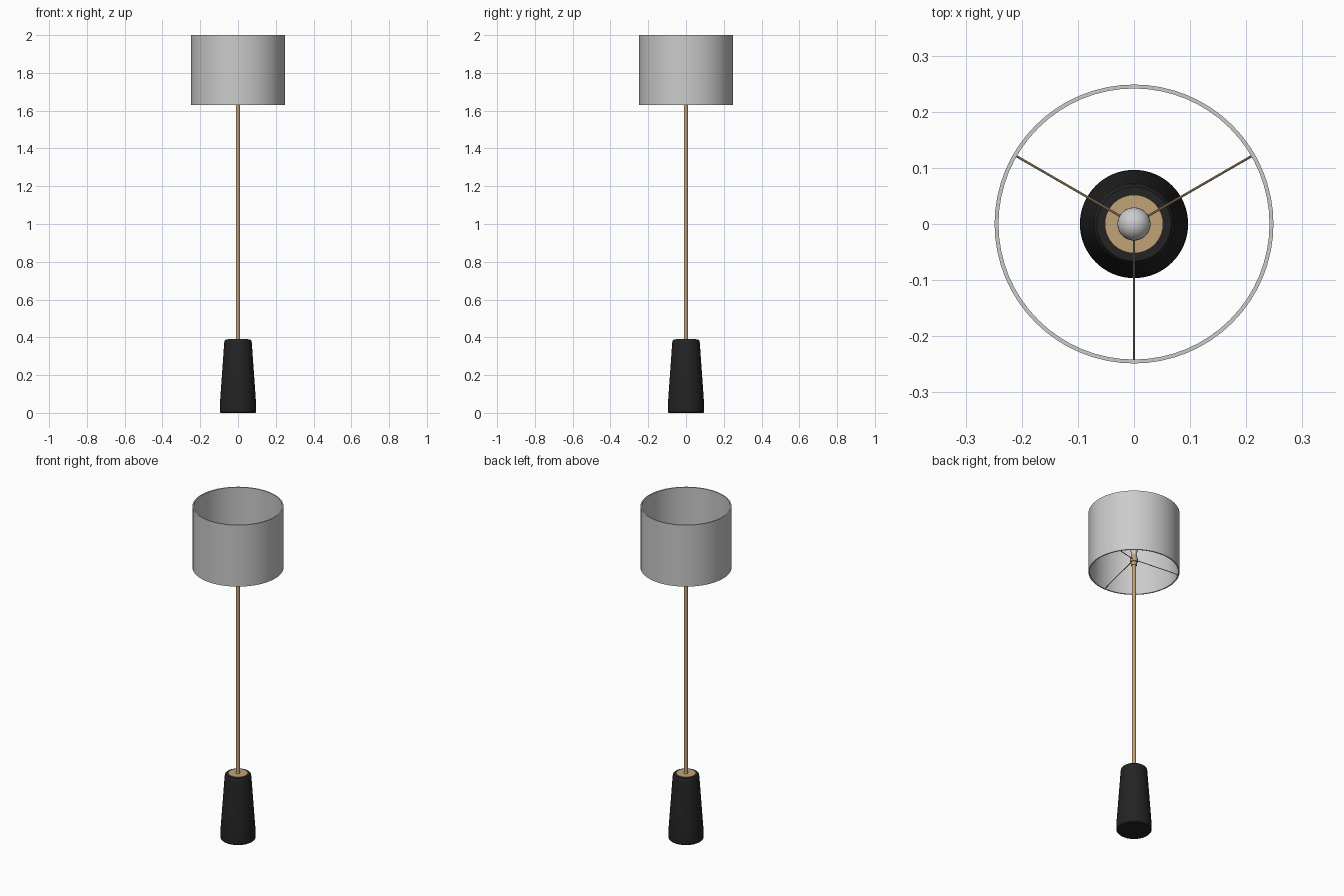
import bpy, bmesh, math
from mathutils import Vector

if "Cube" in bpy.data.objects:
    bpy.data.objects.remove(bpy.data.objects["Cube"])


def material(name, rgb):
    m = bpy.data.materials.new(name)
    m.diffuse_color = (*rgb, 1)
    m.use_nodes = True
    m.node_tree.nodes["Principled BSDF"].inputs["Base Color"].default_value = m.diffuse_color
    return m


black = material("matt black", (0.017, 0.017, 0.017))
brass = material("brass", (0.54, 0.37, 0.19))
white = material("pale grey", (0.6, 0.6, 0.6))


def finish(name, bm, mat):
    bmesh.ops.recalc_face_normals(bm, faces=bm.faces)
    me = bpy.data.meshes.new(name)
    bm.to_mesh(me)
    bm.free()
    me.materials.append(mat)
    ob = bpy.data.objects.new(name, me)
    bpy.context.collection.objects.link(ob)
    bpy.ops.object.select_all(action='DESELECT')
    ob.select_set(True)
    bpy.context.view_layer.objects.active = ob
    bpy.ops.object.shade_smooth_by_angle(angle=math.radians(30))
    return ob


def lathe(name, profile, mat, sides=64, closed=False):
    """Revolve (radius, z) points about z."""
    bm = bmesh.new()
    vs = [bm.verts.new((r, 0, z)) for r, z in profile]
    pairs = list(zip(vs, vs[1:])) + ([(vs[-1], vs[0])] if closed else [])
    edges = [bm.edges.new(p) for p in pairs]
    bmesh.ops.spin(bm, geom=vs + edges, cent=(0, 0, 0), axis=(0, 0, 1),
                   angle=math.tau, steps=sides)
    bmesh.ops.remove_doubles(bm, verts=bm.verts, dist=1e-5)
    return finish(name, bm, mat)


def rod(name, points, radius, mat):
    """Thin round rod along a path of points."""
    bm = bmesh.new()
    for a, b in zip(points, points[1:]):
        d = b - a
        new = bmesh.ops.create_cone(bm, cap_ends=True, segments=10, radius1=radius,
                                    radius2=radius, depth=d.length)["verts"]
        rot = d.to_track_quat('Z', 'Y').to_matrix().to_4x4()
        bmesh.ops.transform(bm, matrix=rot, verts=new)
        bmesh.ops.translate(bm, vec=(a + b) / 2, verts=new)
    return finish(name, bm, mat)


# tapered base with softened rims
lathe("base", [(0, 0), (0.091, 0), (0.0955, 0.005), (0.0965, 0.03), (0.095, 0.06),
               (0.073, 0.372), (0.071, 0.383), (0.066, 0.389), (0, 0.389)], black)
# brass plate on top of the base
lathe("base_plate", [(0, 0.385), (0.052, 0.385), (0.052, 0.392), (0, 0.392)], brass)
# pole
lathe("pole", [(0, 0.39), (0.0115, 0.39), (0.0115, 1.69), (0, 1.69)], brass, 32)
# lamp holder with a stepped collar
lathe("lamp_holder", [(0, 1.67), (0.016, 1.67), (0.016, 1.69), (0.021, 1.692), (0.021, 1.715),
                      (0.016, 1.717), (0.016, 1.735), (0, 1.735)], brass, 32)
# pear-shaped bulb
bulb = [(0, 1.73), (0.013, 1.73), (0.014, 1.745), (0.02, 1.765), (0.026, 1.782)]
for i in range(10):
    t = math.radians(-12 + 102 * i / 9)
    bulb.append((max(0, 0.0295 * math.cos(t)), 1.797 + 0.0295 * math.sin(t)))
lathe("bulb", bulb, white, 32)
# open drum shade
lathe("shade", [(0.2485, 1.63), (0.2485, 2.0), (0.2415, 2.0), (0.2415, 1.63)],
      white, 64, closed=True)
# three arms from the holder down to the lower rim
for i, deg in enumerate((30, 150, 270)):
    u = Vector((math.cos(math.radians(deg)), math.sin(math.radians(deg)), 0))
    path = [u * r + Vector((0, 0, z)) for r, z in ((0.015, 1.704), (0.22, 1.645), (0.243, 1.634))]
    rod(f"shade_arm_{i + 1}", path, 0.0022, brass)
